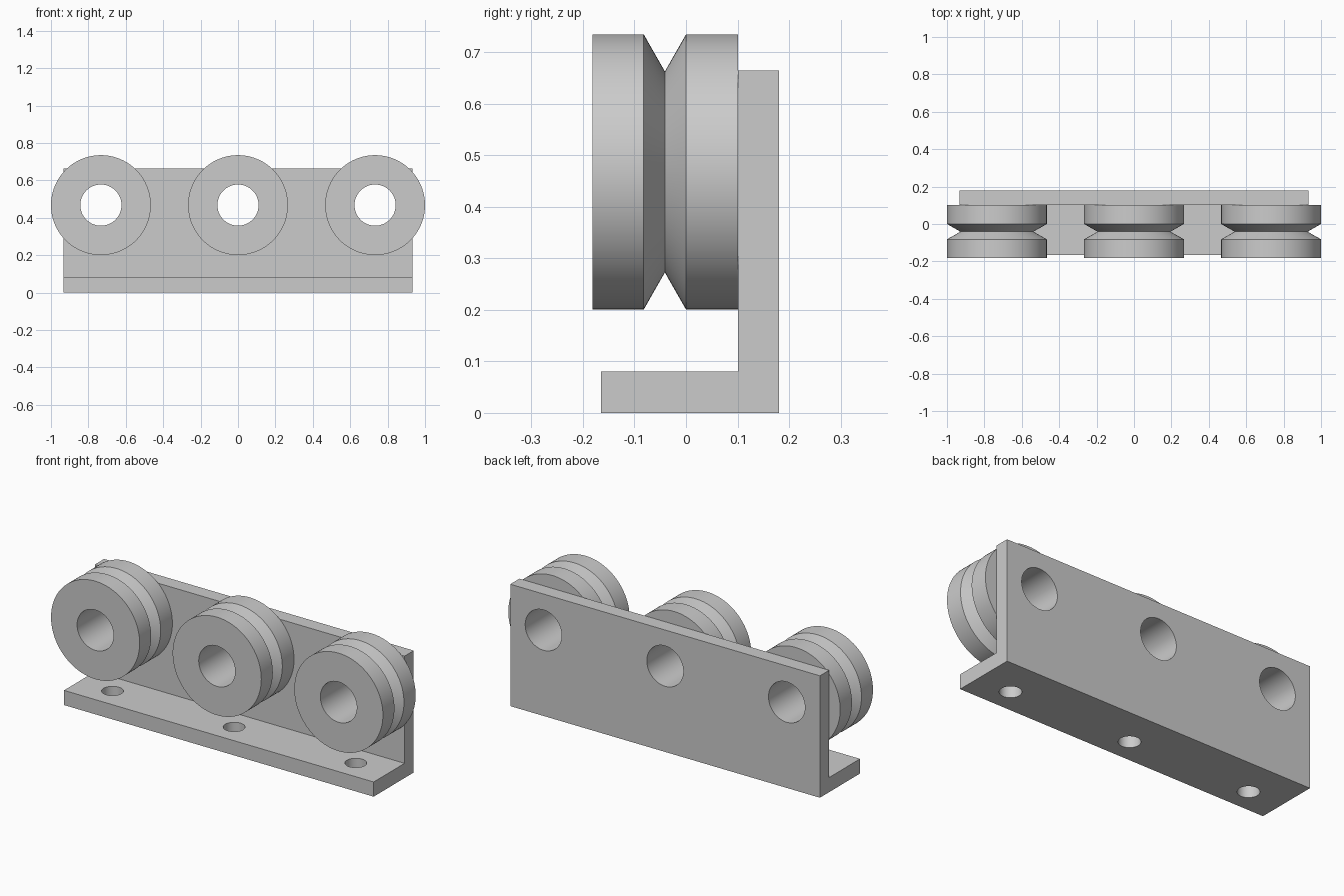
import bpy
import bmesh
from math import cos, sin, tau, radians
from mathutils import Matrix

if "Cube" in bpy.data.objects:
    bpy.data.objects.remove(bpy.data.objects["Cube"], do_unlink=True)

SPACING = 0.733     # distance between wheel axles
AXLE_Z = 0.4675
BORE = 0.11
WALL_Y = 0.101      # front face of the upright plate
SEGMENTS = 96

steel = bpy.data.materials.new("light_grey")
steel.use_nodes = True
grey = (0.6, 0.6, 0.6, 1)
steel.diffuse_color = grey
steel.node_tree.nodes["Principled BSDF"].inputs["Base Color"].default_value = grey


def add_object(name, bm):
    bmesh.ops.recalc_face_normals(bm, faces=bm.faces)
    mesh = bpy.data.meshes.new(name)
    bm.to_mesh(mesh)
    bm.free()
    mesh.materials.append(steel)
    obj = bpy.data.objects.new(name, mesh)
    bpy.context.collection.objects.link(obj)
    return obj


def smooth(obj):
    bpy.ops.object.select_all(action="DESELECT")
    obj.select_set(True)
    bpy.context.view_layer.objects.active = obj
    bpy.ops.object.shade_smooth_by_angle(angle=radians(25))


# V-grooved wheel: a closed (radius, y) section turned about the y axis
def make_wheel(name, x):
    section = [(BORE, -0.181), (0.267, -0.181), (0.267, -0.082), (0.195, -0.041),
               (0.267, 0.0), (0.267, WALL_Y), (BORE, WALL_Y)]
    bm = bmesh.new()
    rings = []
    for i in range(SEGMENTS):
        a = tau * i / SEGMENTS
        rings.append([bm.verts.new((r * cos(a), y, r * sin(a))) for r, y in section])
    for i, ring in enumerate(rings):
        following = rings[(i + 1) % SEGMENTS]
        for j in range(len(section)):
            k = (j + 1) % len(section)
            bm.faces.new((ring[j], ring[k], following[k], following[j]))
    wheel = add_object(name, bm)
    wheel.location = (x, 0, AXLE_Z)
    smooth(wheel)


# L-shaped bracket extruded along x
bm = bmesh.new()
outline = [(-0.165, 0), (0.18, 0), (0.18, 0.664), (WALL_Y, 0.664),
           (WALL_Y, 0.08), (-0.165, 0.08)]
end = bm.faces.new([bm.verts.new((-0.933, y, z)) for y, z in outline])
extruded = bmesh.ops.extrude_face_region(bm, geom=[end])["geom"]
bmesh.ops.translate(bm, vec=(1.866, 0, 0),
                    verts=[v for v in extruded if isinstance(v, bmesh.types.BMVert)])
bracket = add_object("bracket", bm)

# Axle holes in the upright plate and screw holes in the foot
bm = bmesh.new()
for x in (-SPACING, 0, SPACING):
    axle = Matrix.Translation((x, 0.14, AXLE_Z)) @ Matrix.Rotation(radians(90), 4, "X")
    screw = Matrix.Translation((x, -0.033, 0.04))
    for radius, place in ((BORE, axle), (0.054, screw)):
        bmesh.ops.create_cone(bm, cap_ends=True, segments=SEGMENTS, radius1=radius,
                              radius2=radius, depth=0.2, matrix=place)
cutter = add_object("hole_cutter", bm)
cutter.hide_render = True

cut = bracket.modifiers.new("holes", "BOOLEAN")
cut.operation = "DIFFERENCE"
cut.solver = "EXACT"
cut.object = cutter
bpy.context.view_layer.update()
bpy.context.view_layer.objects.active = bracket
bpy.ops.object.modifier_apply(modifier=cut.name)
bpy.data.objects.remove(cutter, do_unlink=True)
smooth(bracket)

for name, x in (("right_wheel", -SPACING), ("middle_wheel", 0), ("left_wheel", SPACING)):
    make_wheel(name, x)
